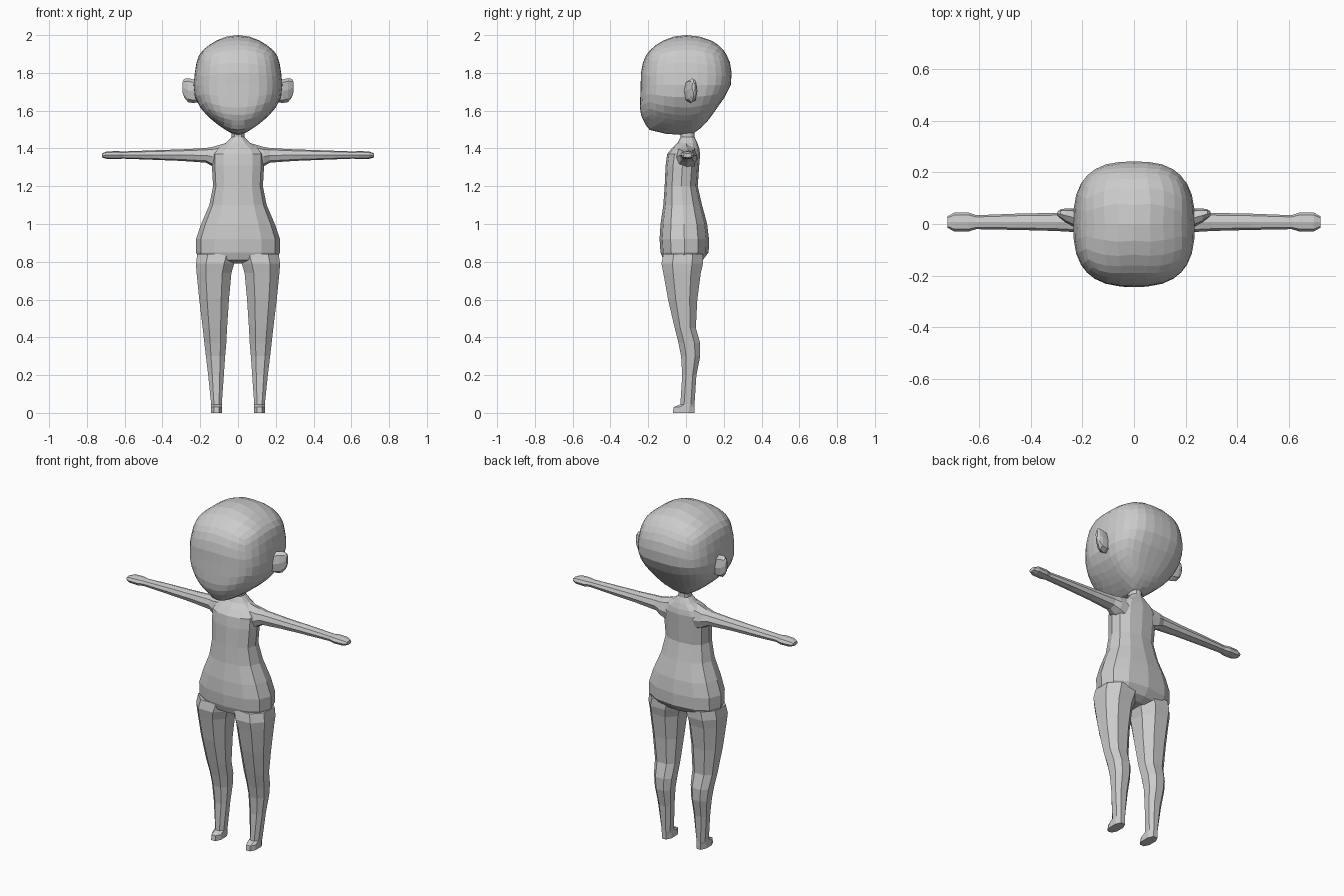
import bpy, bmesh
from math import cos, sin, pi, sqrt

if "Cube" in bpy.data.objects:
    bpy.data.objects.remove(bpy.data.objects["Cube"], do_unlink=True)

skin = bpy.data.materials.new("plain grey")
skin.use_nodes = True
grey = (0.6, 0.6, 0.6, 1)
skin.diffuse_color = grey
skin.node_tree.nodes["Principled BSDF"].inputs["Base Color"].default_value = grey


def finish(name, bm, mirrored=False):
    """Turn a bmesh into a flat shaded object, mirrored across x if asked."""
    bmesh.ops.recalc_face_normals(bm, faces=bm.faces[:])
    mesh = bpy.data.meshes.new(name)
    bm.to_mesh(mesh)
    bm.free()
    mesh.materials.append(skin)
    obj = bpy.data.objects.new(name, mesh)
    bpy.context.collection.objects.link(obj)
    if mirrored:
        obj.modifiers.new("Mirror", 'MIRROR').use_mirror_merge = False
    return obj


def outline(sides, turn, power):
    """Rounded-square outline scaled to fill the range -1 to 1."""
    pts = []
    for i in range(sides):
        a = 2 * pi * (i + turn) / sides
        c, s = cos(a), sin(a)
        pts.append((abs(c) ** power * (1 if c > 0 else -1),
                    abs(s) ** power * (1 if s > 0 else -1)))
    mu = max(p[0] for p in pts)
    mv = max(p[1] for p in pts)
    return [(u / mu, v / mv) for u, v in pts]


def loft(name, rings, axis, sides, turn=0.0, power=0.85, mirrored=False):
    """Skin rings given as (position, u low, u high, v low, v high)."""
    bm = bmesh.new()
    shape = outline(sides, turn, power)
    loops = []
    for t, u0, u1, v0, v1 in rings:
        loop = []
        for u, v in shape:
            a = (u0 + u1) / 2 + u * (u1 - u0) / 2
            b = (v0 + v1) / 2 + v * (v1 - v0) / 2
            loop.append(bm.verts.new((a, b, t) if axis == "z" else (t, a, b)))
        loops.append(loop)
    for low, high in zip(loops, loops[1:]):
        for i in range(sides):
            j = (i + 1) % sides
            bm.faces.new((low[i], low[j], high[j], high[i]))
    bm.faces.new(loops[0])
    bm.faces.new(loops[-1])
    return finish(name, bm, mirrored)


def lookup(table, h, column):
    """Linear interpolation in rows sorted by their first entry."""
    for a, b in zip(table, table[1:]):
        if h <= b[0]:
            f = max(0, (h - a[0]) / (b[0] - a[0]))
            return a[column] + f * (b[column] - a[column])
    return table[-1][column]


# Torso with neck: height, half width, front, back
torso = [(.79, .10, -.07, .05), (.81, .205, -.12, .09), (.85, .222, -.135, .12),
         (.92, .222, -.14, .122), (1.0, .195, -.135, .112), (1.1, .152, -.12, .085),
         (1.2, .132, -.113, .062), (1.31, .138, -.108, .07), (1.37, .138, -.1, .075),
         (1.40, .115, -.075, .07), (1.43, .065, -.045, .06), (1.46, .034, -.03, .046),
         (1.55, .034, -.03, .046)]
loft("torso", [(z, -w, w, f, b) for z, w, f, b in torso], "z", 12)

# Legs with feet: height, inner, outer, front, back
legs = [(0, .085, .142, -.07, .045), (.03, .085, .142, -.066, .045),
        (.045, .086, .142, -.03, .045), (.2, .075, .158, -.02, .055),
        (.3, .068, .17, -.026, .075), (.37, .062, .178, -.04, .075),
        (.45, .058, .187, -.06, .052), (.6, .048, .205, -.095, .06),
        (.74, .035, .219, -.12, .078), (.79, .02, .223, -.13, .09),
        (.84, .005, .215, -.12, .09)]
loft("legs", legs, "z", 8, 0.5, mirrored=True)

# Arms with hands: distance out, front, back, bottom, top
arms = [(.06, -.06, .06, 1.27, 1.43), (.135, -.05, .06, 1.305, 1.408),
        (.17, -.035, .05, 1.325, 1.402), (.3, -.027, .043, 1.334, 1.395),
        (.45, -.023, .04, 1.34, 1.39), (.61, -.02, .034, 1.346, 1.384),
        (.64, -.029, .044, 1.343, 1.386), (.695, -.029, .044, 1.345, 1.384),
        (.72, -.015, .03, 1.352, 1.374)]
loft("arms", arms, "x", 8, mirrored=True)

# Ears, leaning back and narrowing outward
ears = [(.19, -.01, .05, 1.65, 1.75), (.235, -.01, .06, 1.64, 1.765),
        (.265, .006, .06, 1.645, 1.772), (.285, .022, .056, 1.67, 1.768),
        (.295, .032, .048, 1.70, 1.75)]
loft("ears", ears, "x", 8, mirrored=True)

# Head: a gridded cube rounded into a ball, then shaped by height
# Rows: height on the ball, side reach, front reach, back reach
reach = [(-1, .12, .45, .145), (-.92, .14, .45, .145), (-.77, .18, .33, .16),
         (-.51, .22, .28, .178), (-.25, .235, .25, .21), (0, .235, .24, .237),
         (.32, .236, .248, .253), (.66, .262, .267, .273), (.92, .25, .265, .3),
         (1, .25, .265, .3)]
bm = bmesh.new()
bmesh.ops.create_cube(bm, size=2)
bmesh.ops.subdivide_edges(bm, edges=bm.edges[:], cuts=7, use_grid_fill=True)
for v in bm.verts:
    p = v.co.normalized()
    h, r = p.z, max(sqrt(p.x ** 2 + p.y ** 2), 1e-6)
    square = 1 + 0.4 * (p.x * p.y / r ** 2) ** 2
    depth = lookup(reach, h, 2 if p.y < 0 else 3)
    v.co = (p.x * lookup(reach, h, 1) * square, p.y * depth * square, 1.735 + .265 * h)
finish("head", bm)
